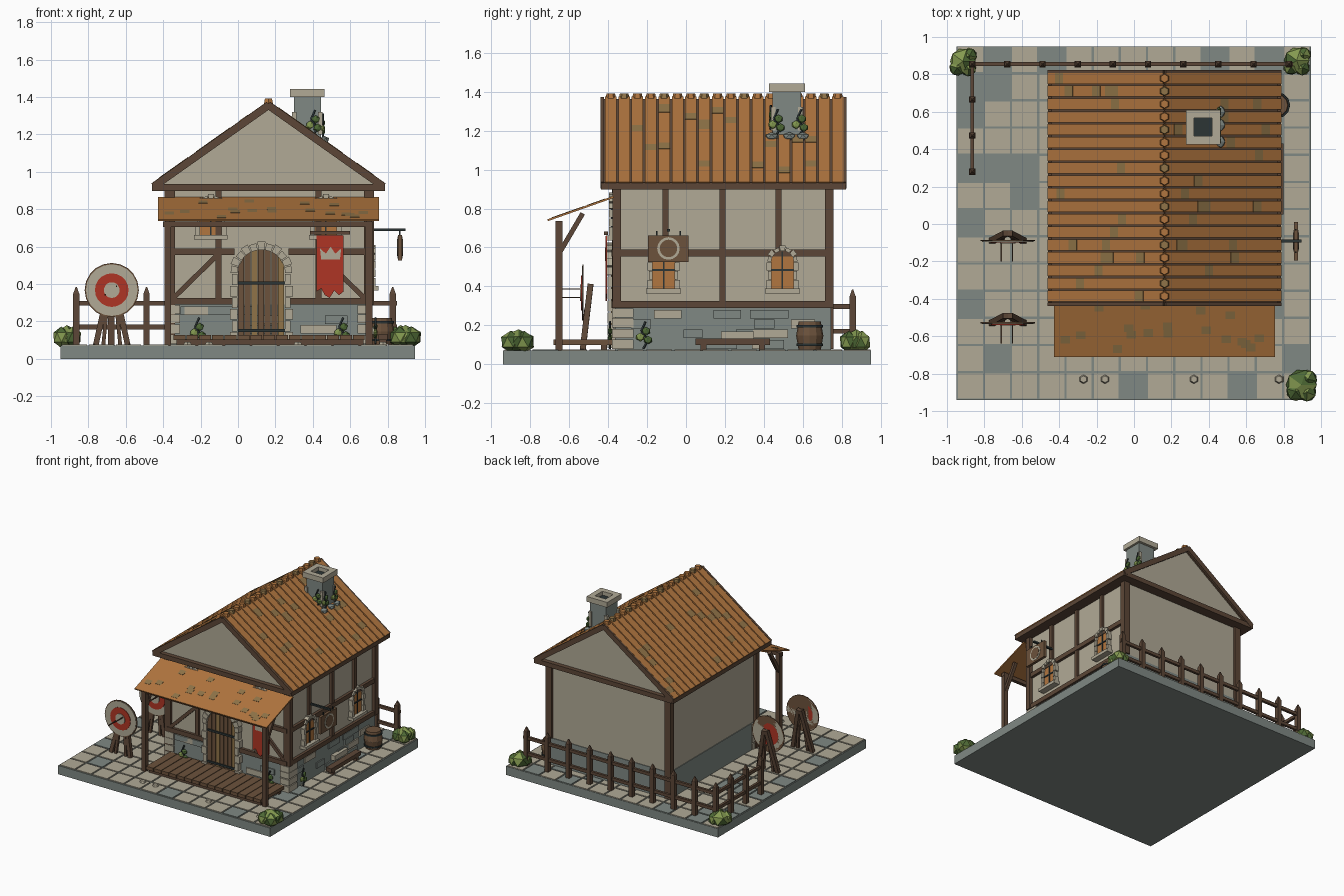
import bpy, bmesh, math, random
from mathutils import Vector, Matrix

if "Cube" in bpy.data.objects:
    bpy.data.objects.remove(bpy.data.objects["Cube"])

random.seed(7)
COLORS = [("plaster_stone", (.44, .40, .305)), ("grey_stone", (.215, .25, .23)),
          ("clay_orange", (.44, .18, .05)), ("moss_tan", (.28, .175, .065)),
          ("dark_timber", (.107, .062, .038)), ("plank_brown", (.15, .085, .045)),
          ("red_cloth", (.43, .035, .018)), ("leaf_light", (.23, .32, .08)),
          ("leaf_dark", (.075, .14, .035)), ("iron", (.025, .035, .035))]
MATS = []
for n, c in COLORS:
    m = bpy.data.materials.new(n)
    m.diffuse_color = (*c, 1)
    m.use_nodes = True
    m.node_tree.nodes["Principled BSDF"].inputs["Base Color"].default_value = m.diffuse_color
    MATS.append(m)
CREAM, GREY, ORANGE, TAN, TIMBER, PLANK, RED, LEAF, LEAF2, IRON = range(10)


class Part:
    """Collects primitives into one mesh object."""
    def __init__(self, name, matrix=Matrix()):
        self.name, self.mat, self.bm = name, matrix, bmesh.new()

    def paint(self, verts, mi):
        for f in {f for v in verts for f in v.link_faces}:
            f.material_index = mi

    def box(self, x0, x1, y0, y1, z0, z1, mi):
        m = Matrix.Translation(((x0+x1)/2, (y0+y1)/2, (z0+z1)/2)) @ Matrix.Diagonal((x1-x0, y1-y0, z1-z0, 1))
        self.paint(bmesh.ops.create_cube(self.bm, size=1, matrix=m)['verts'], mi)

    def beam(self, a, b, w, t, mi, up=(0, 0, 1)):
        a, b = Vector(a), Vector(b)
        d = (b-a).normalized()
        side = d.cross(Vector(up)).normalized()
        r = Matrix((d, side, side.cross(d))).transposed().to_4x4()
        m = Matrix.Translation((a+b)/2) @ r @ Matrix.Diagonal(((b-a).length, w, t, 1))
        self.paint(bmesh.ops.create_cube(self.bm, size=1, matrix=m)['verts'], mi)

    def cone(self, p, r1, r2, h, n, mi, rot=Matrix()):
        m = Matrix.Translation(p) @ rot
        self.paint(bmesh.ops.create_cone(self.bm, cap_ends=True, segments=n, radius1=r1, radius2=r2,
                                         depth=h, matrix=m)['verts'], mi)

    def blob(self, p, s, mi, rot=Matrix()):
        m = Matrix.Translation(p) @ rot @ Matrix.Diagonal((*s, 1))
        v = bmesh.ops.create_icosphere(self.bm, subdivisions=1, radius=1, matrix=m)['verts']
        self.paint(v, mi)
        return v

    def prism(self, pts, y0, y1, mi):
        """Extrude an x/z outline along y."""
        a = [self.bm.verts.new((x, y0, z)) for x, z in pts]
        b = [self.bm.verts.new((x, y1, z)) for x, z in pts]
        n = len(pts)
        fs = [self.bm.faces.new(a), self.bm.faces.new(b[::-1])]
        fs += [self.bm.faces.new((a[i], b[i], b[(i+1) % n], a[(i+1) % n])) for i in range(n)]
        for f in fs:
            f.material_index = mi

    def arch(self, cx, cz, r0, r1, n, y0, y1):
        """Ring of wedge stones."""
        for i in range(n):
            a, b = math.pi*(i+.06)/n, math.pi*(i+.94)/n
            r = r1 + (.008 if i % 2 else 0)
            self.prism([(cx+q*math.cos(t), cz+q*math.sin(t)) for q, t in ((r0, a), (r, a), (r, b), (r0, b))], y0, y1, CREAM)

    def done(self):
        bmesh.ops.recalc_face_normals(self.bm, faces=self.bm.faces)
        me = bpy.data.meshes.new(self.name)
        self.bm.to_mesh(me)
        self.bm.free()
        for m in MATS:
            me.materials.append(m)
        me.transform(self.mat)
        bpy.context.collection.objects.link(bpy.data.objects.new(self.name, me))


ROT_X = Matrix.Rotation(math.pi/2, 4, 'X')
CX = .163

# Paved base
p = Part("base")
p.box(-.95, .945, -.94, .95, 0, .07, GREY)
s = 1.89/13
for i in range(13):
    for j in range(13):
        x, y = -.948+i*s, -.938+j*s
        p.box(x+.006, x+s-.006, y+.006, y+s-.006, .065, .076, GREY if random.random() < .15 else CREAM)
for x in (-.27, -.155, .32, .775):
    p.cone((x, -.83, .08), .027, .018, .02, 6, CREAM)
p.done()

# Walls and stone footing
p = Part("walls")
p.box(-.37, .70, -.36, .74, .28, .91, CREAM)
p.done()
p = Part("stone_footing")
p.box(-.375, .705, -.365, .745, .07, .29, GREY)
for i in range(14):
    z = random.choice((.08, .135, .185, .235))
    w = random.uniform(.09, .16)
    x, y = random.uniform(-.36, .52), random.uniform(-.3, .55)
    p.box(x, x+w, -.374, -.36, z, z+.045, random.choice((CREAM, GREY)))
    p.box(.70, .715, y, y+w, z, z+.045, random.choice((CREAM, GREY, GREY)))
for z in (.08, .135, .19, .24):
    p.box(.64, .72, -.38, -.27, z, z+.047, CREAM)
    p.box(-.385, -.31, -.38, -.3, z, z+.047, CREAM)
p.box(.70, .74, .18, .35, .13, .17, CREAM)
p.done()

# Timber frame on front and right, corner posts all round
p = Part("timber_frame")
for x in (-.365, .70):
    for y in (-.355, .735):
        p.box(x-.027, x+.027, y-.022, y+.022, .29 if x > 0 else .08, .90, TIMBER)
for z in (.308, .572):
    for x0, x1 in ((-.37, -.02), (.27, .70)):
        p.box(x0, x1, -.382, -.35, z-.018, z+.018, TIMBER)
    p.box(.69, .722, -.36, .74, z-.018, z+.018, TIMBER)
for x in (-.105, .43):
    p.box(x-.016, x+.016, -.379, -.35, .31, .91, TIMBER)
for y, z in ((-.105, .572), (.187, .308), (.475, .572)):
    p.box(.69, .719, y-.016, y+.016, z, .91, TIMBER)
for a, b in ((-.345, -.115), (.675, .445)):
    p.beam((a, -.367, .325), (b, -.367, .55), .022, .026, TIMBER)
p.done()

# Eaves slab, gable and roof strips
p = Part("eaves_beam")
p.box(CX-.622, CX+.622, -.435, .82, .897, .934, TIMBER)
p.done()
p = Part("gable")
p.prism([(CX-.59, .93), (CX+.59, .93), (CX, 1.35)], -.40, .785, CREAM)
p.done()
p = Part("roof")
D = Vector((.62, 0, -.44)).normalized()
for sg in (-1, 1):
    nrm = Vector((sg*.44, 0, .62)).normalized()
    eave, ridge = Vector((CX+sg*.618, 0, .925)), Vector((CX, 0, 1.362))
    off = lambda v, y, h: v + nrm*h + Vector((0, y, 0))
    p.beam(off(eave, .19, -.008), off(ridge, .19, -.008), 1.22, .014, TIMBER)
    for y in (-.429, .814):
        p.beam(off(eave, y, -.006), off(ridge, y, -.006), .018, .04, TIMBER)
    for i in range(18):
        y = -.386 + i*.0685
        p.beam(off(eave, y, .006), off(ridge, y, .006), .059, .018, ORANGE)
    for k in range(18):
        y, t = -.386 + random.randrange(18)*.0685, random.uniform(.08, .9)
        c = eave.lerp(ridge, t)
        h = (ridge-eave)*.035
        p.beam(off(c-h, y, .014), off(c+h, y, .014), .058, .006, TAN)
for i in range(18):
    p.cone((CX, -.386+i*.0685, 1.368), .031, .022, .045, 6, TAN if i % 3 == 1 else ORANGE)
p.done()

# Chimney
p = Part("chimney")
p.box(.30, .445, .445, .59, 1.14, 1.40, GREY)
for q in range(4):
    c = Vector((.37, .518, 0))
    o = Matrix.Rotation(q*math.pi/2, 3, 'Z') @ Vector((.07, 0, 0))
    t = Vector((-o.y, o.x, 0))
    p.beam(c+o-t*1.3+Vector((0, 0, 1.42)), c+o+t*1.3+Vector((0, 0, 1.42)), .044, .042, CREAM)
    p.beam(c+o+t+Vector((0, 0, 1.2)), c+o+t+Vector((0, 0, 1.32)), .025, .025, CREAM, (1, 0, 0))
p.box(.32, .42, .47, .57, 1.39, 1.41, IRON)
for y in (.44, .6, .53):
    p.blob((.46, y, 1.17), (.03, .035, .022), GREY)
p.done()

# Arched windows: local front faces -y, then turned to each wall
def window(name, m):
    p = Part(name, m)
    arc = [(.06*math.cos(math.pi*i/8), .16+.06*math.sin(math.pi*i/8)) for i in range(9)]
    p.prism([(-.06, .02), (.06, .02)] + arc, -.018, 0, ORANGE)
    p.arch(0, .16, .058, .078, 7, -.034, 0)
    for sx in (-1, 1):
        for k in range(3):
            w = .018 if k % 2 else .026
            p.box(sx*(.057+w/2)-w/2, sx*(.057+w/2)+w/2, -.034, 0, .025+k*.046, .067+k*.046, CREAM)
    p.box(-.09, .09, -.05, 0, 0, .024, CREAM)
    p.box(-.004, .004, -.024, 0, .02, .215, IRON)
    p.box(-.058, .058, -.024, 0, .115, .125, IRON)
    p.done()

for k, x in enumerate((-.145, .47)):
    window(f"front_window_{k}", Matrix.Translation((x, -.36, .637)))
for k, y in enumerate((-.115, .495)):
    window(f"side_window_{k}", Matrix.Translation((.70, y, .365)) @ Matrix.Rotation(math.pi/2, 4, 'Z'))

# Door with stone arch
p = Part("door")
dx, dz = .125, .455
for i in range(7):
    x0, x1 = dx-.126+i*.036, dx-.126+i*.036+.032
    hs = [dz + math.sqrt(max(0, .13**2-(x-dx)**2)) for x in (x0, x1)]
    p.prism([(x0, .09), (x1, .09), (x1, hs[1]), (x0, hs[0])], -.385, -.355, TAN if i in (2, 6) else PLANK)
for z in (.15, .405):
    p.box(dx-.125, dx+.125, -.394, -.36, z-.008, z+.008, IRON)
p.arch(dx, dz, .128, .165, 11, -.405, -.355)
for sx in (-1, 1):
    for k in range(6):
        w = .03 if k % 2 else .042
        x = dx+sx*(.127+w/2)
        p.box(x-w/2, x+w/2, -.402, -.355, .085+k*.062, .142+k*.062, CREAM)
p.done()

# Porch: deck, posts, braces, thin roof
p = Part("porch_deck")
for i in range(15):
    p.box(-.345+i*.0685, -.282+i*.0685, -.68, -.375, .10, .127, PLANK)
for y in (-.65, -.42):
    p.box(-.33, .67, y-.015, y+.015, .07, .105, TIMBER)
p.done()
p = Part("porch_posts")
for x in (-.375, .70):
    p.box(x-.018, x+.018, -.67, -.635, .07, .735, TIMBER)
    p.beam((x, -.645, .58), (x, -.53, .775), .025, .025, TIMBER)
p.box(-.40, .72, -.665, -.64, .705, .735, TIMBER)
p.done()
p = Part("porch_roof")
A, B = Vector((CX, -.71, .74)), Vector((CX, -.37, .86))
p.beam(A, B, 1.18, .01, ORANGE)
for k in range(18):
    c = A.lerp(B, random.uniform(.06, .85)) + Vector((random.uniform(-.55, .55), 0, .003))
    p.beam(c-(B-A)*.06, c+(B-A)*.06, .05, .008, TAN)
p.done()

# Banner with a crown plate
p = Part("banner")
p.prism([(.42, .66), (.42, .36), (.445, .375), (.465, .34), (.49, .325), (.515, .365), (.54, .34), (.565, .36), (.565, .66)],
        -.412, -.406, RED)
p.prism([(.445, .53), (.545, .53), (.552, .59), (.52, .562), (.495, .60), (.47, .562), (.438, .59)], -.416, -.41, CREAM)
p.box(.385, .60, -.42, -.40, .665, .683, TIMBER)
p.done()

# Hanging sign on an iron arm
p = Part("hanging_sign")
p.box(.715, .895, -.098, -.082, .682, .696, IRON)
p.box(.855, .877, -.195, .012, .525, .662, PLANK)
for y in (-.15, -.03):
    p.box(.862, .87, y-.004, y+.004, .655, .685, IRON)
ry = Matrix.Rotation(math.pi/2, 4, 'Y')
for r, h, mi in ((.058, .028, CREAM), (.045, .032, PLANK)):
    p.cone((.866, -.09, .595), r, r, h, 16, mi, ry)
p.done()

# Archery targets with splayed legs and arrows
for k, y in enumerate((-.525, -.085)):
    p = Part(f"target_{k}")
    for r, h, mi in ((.145, .006, PLANK), (.138, .010, CREAM), (.09, .014, RED), (.042, .018, CREAM)):
        p.cone((-.675, y-h/2, .367), r, r, h, 20, mi, ROT_X)
    for sx in (-1, 1):
        p.beam((-.675+sx*.085, y-.005, .075), (-.675+sx*.01, y+.035, .41), .03, .03, TIMBER, (0, 1, 0))
        p.beam((-.675+sx*.045, y-.005, .075), (-.675+sx*.025, y+.012, .28), .02, .02, TIMBER, (0, 1, 0))
        p.beam((-.68+sx*.03, y-.115, .365+sx*.022), (-.68+sx*.03, y, .365+sx*.022), .007, .007, TIMBER)
    p.done()

# Fence along the back and left
p = Part("fence")
spots = [(-.865+i*.188, .855) for i in range(10)] + [(-.865, .28+i*.193) for i in range(3)]
for x, y in spots:
    p.box(x-.017, x+.017, y-.017, y+.017, .07, .35, TIMBER)
    p.cone((x, y, .367), .022, .004, .036, 4, TIMBER, Matrix.Rotation(math.pi/4, 4, 'Z'))
for z in (.17, .297):
    p.beam((-.88, .855, z), (.85, .855, z), .02, .025, TIMBER)
    p.beam((-.865, .27, z), (-.865, .86, z), .02, .025, TIMBER)
p.done()

# Barrel and low plank bench
p = Part("barrel")
for z, a, b in ((.111, .057, .07), (.183, .07, .057)):
    p.cone((.765, .635, z), a, b, .072, 12, PLANK)
for z in (.10, .147, .195):
    p.cone((.765, .635, z), .069, .069, .012, 12, IRON)
p.done()
p = Part("low_bench")
p.box(.75, .80, .05, .43, .10, .132, TIMBER)
for y in (.09, .39):
    p.box(.755, .795, y-.015, y+.015, .07, .1, TIMBER)
p.done()

# Faceted bushes
for k, (x, y, r) in enumerate(((-.915, .87, .083), (.87, .875, .083), (.895, -.86, .10))):
    p = Part(f"bush_{k}")
    for dx, dy, q in ((0, 0, 1), (.035, .03, .6), (-.03, -.035, .62), (.03, -.04, .6)):
        v = p.blob((x+dx, y+dy, .115), (r*q*.92, r*q*.92, .065*(.7+.3*q)), LEAF, Matrix.Rotation(dx*30, 4, 'Z'))
        for f in {f for w in v for f in w.link_faces}:
            f.material_index = random.choice((LEAF, LEAF2))
    p.done()

# Ivy: short stems with leaves on footing and chimney
p = Part("ivy")
for x, y, z in ((-.22, -.39, .08), (.55, -.39, .08), (.735, -.22, .08), (.455, .46, 1.17), (.455, .58, 1.17), (.40, .435, 1.19)):
    side = Vector((0, 1, 0)) if x > .7 or z > 1 and y > .45 else Vector((1, 0, 0))
    o = Vector((x, y, z))
    pts = [o, o+side*.025+Vector((0, 0, .045)), o-side*.01+Vector((0, 0, .09)), o+side*.012+Vector((0, 0, .14))]
    for a, b in zip(pts, pts[1:]):
        p.beam(a, b, .009, .009, IRON, (.3, .9, .1))
    for q, mi in ((pts[1], LEAF2), (pts[2]+side*.025, LEAF2), (o-side*.015+Vector((0, 0, .06)), LEAF)):
        p.blob(q, Vector((.012, .012, .022))+side*.012, mi)
p.done()
